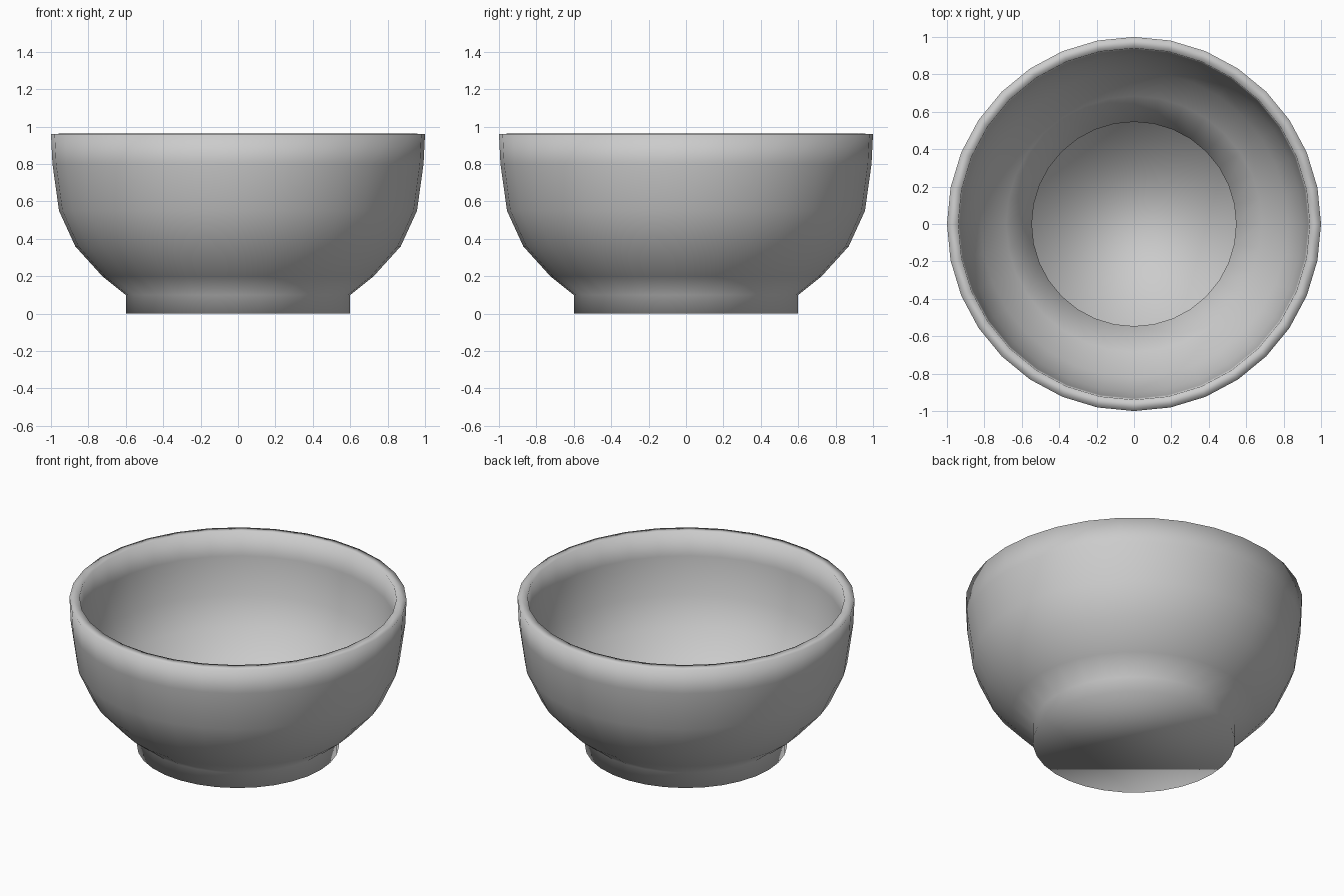
import bpy, bmesh, math

if "Cube" in bpy.data.objects:
    bpy.data.objects.remove(bpy.data.objects["Cube"])

SIDES = 32
# outer profile (radius, height) from foot to rim
PROFILE = [(0.60, 0.0), (0.60, 0.10), (0.725, 0.20), (0.87, 0.36),
           (0.957, 0.55), (0.992, 0.80), (1.0, 0.96)]

# bowl skin: stacked rings joined by quads
bm = bmesh.new()
rings = [[bm.verts.new((r * math.cos(2 * math.pi * i / SIDES),
                        r * math.sin(2 * math.pi * i / SIDES), z))
          for i in range(SIDES)] for r, z in PROFILE]
for low, high in zip(rings, rings[1:]):
    for i in range(SIDES):
        j = (i + 1) % SIDES
        bm.faces.new((low[i], low[j], high[j], high[i]))

# base disc
bm.faces.new(rings[0][::-1])
for f in bm.faces:
    f.smooth = True

mesh = bpy.data.meshes.new("bowl")
bm.to_mesh(mesh)
bm.free()
bowl = bpy.data.objects.new("bowl", mesh)
bpy.context.collection.objects.link(bowl)

# wall thickness, grown inward
wall = bowl.modifiers.new("wall", 'SOLIDIFY')
wall.thickness = 0.06
wall.offset = -1
